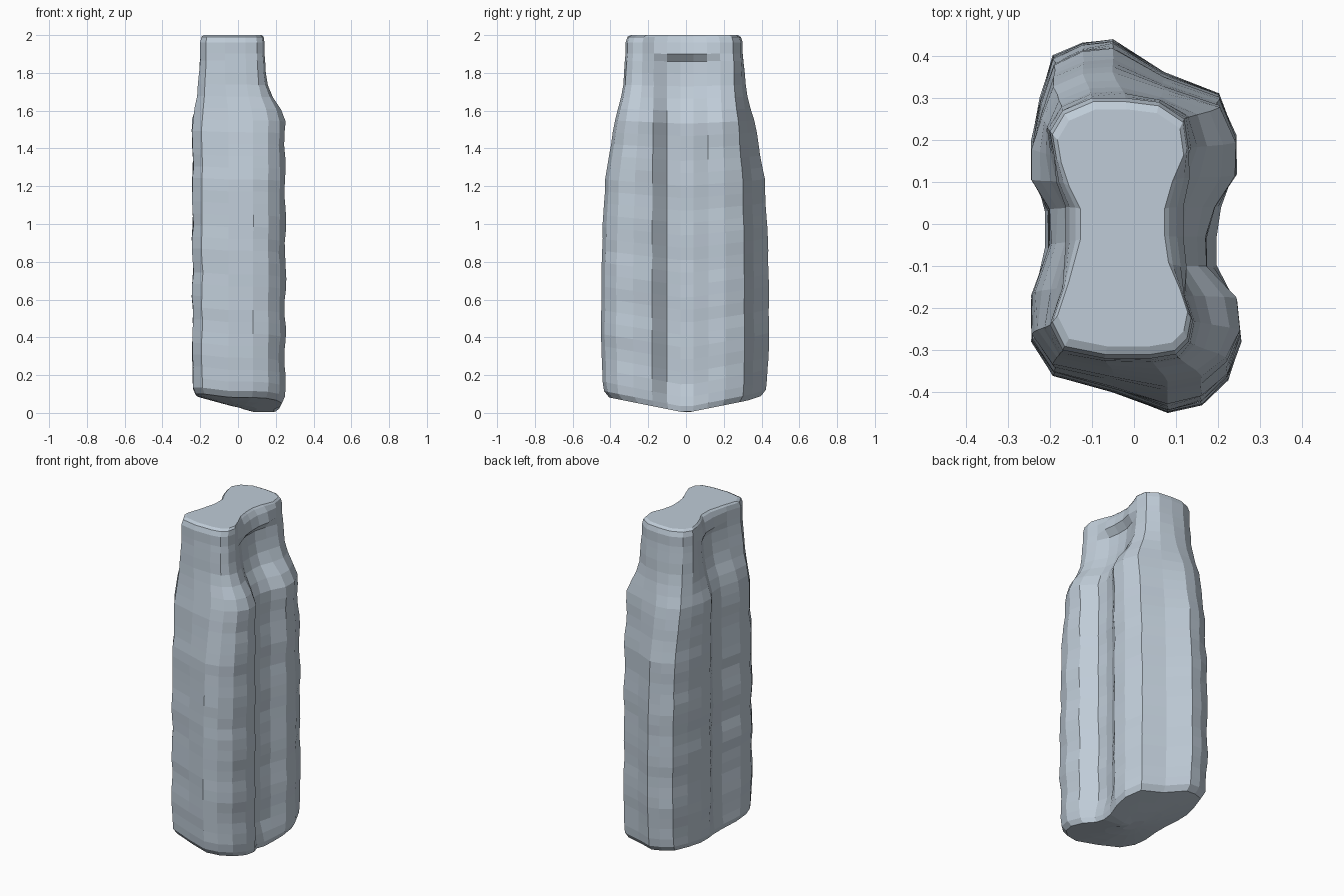
import bpy, bmesh, math, random

random.seed(4)
cube = bpy.data.objects.get("Cube")
if cube:
    bpy.data.objects.remove(cube, do_unlink=True)

# Waisted cross-sections, matched point by point, counter-clockwise from the front
BODY = [(.08, -.45), (.16, -.43), (.22, -.37), (.25, -.28), (.24, -.18), (.17, -.1),
        (.17, -.03), (.19, .04), (.24, .12), (.24, .21), (.2, .31), (.07, .36),
        (-.05, .44), (-.12, .43), (-.19, .4), (-.22, .3), (-.24, .2), (-.24, .11),
        (-.2, .03), (-.2, -.06), (-.24, -.18), (-.24, -.28), (-.19, -.36), (-.05, -.4)]
NECK = [(.04, -.32), (.1, -.31), (.13, -.28), (.14, -.23), (.12, -.17), (.09, -.1),
        (.08, -.03), (.08, .04), (.1, .11), (.13, .18), (.12, .25), (.06, .29),
        (-.02, .3), (-.1, .3), (-.17, .27), (-.2, .22), (-.19, .16), (-.17, .1),
        (-.14, .04), (-.14, -.04), (-.17, -.15), (-.2, -.24), (-.17, -.3), (-.07, -.32)]

# How far each axis has narrowed from body to neck, by height
NARROW_X = [(0, 0), (1.55, 0), (1.63, .4), (1.69, .75), (1.8, .93), (1.9, 1), (2, 1)]
NARROW_Y = [(0, .1), (.3, 0), (.8, .03), (1.2, .17), (1.5, .52), (1.7, .88), (1.9, 1), (2, 1)]
# How far the side grooves are filled in, at the base and under the rim
FILL = [(0, .6), (.05, .4), (.12, 0), (1.86, 0), (1.9, .25), (1.96, .15), (2, 0)]


def curve(points, z):
    for (a, u), (b, v) in zip(points, points[1:]):
        if z <= b:
            return u + (v - u) * (z - a) / (b - a)
    return points[-1][1]


def underside(x, y):
    """Height of the bottom, which rises from a low point right of centre."""
    return math.hypot(max(0, .1 - x) * .27, y * .2)


def ring(bm, level, shrink, rough):
    verts = []
    for i, ((bx, by), (nx, ny)) in enumerate(zip(BODY, NECK)):
        tx, ty = curve(NARROW_X, level), curve(NARROW_Y, level)
        x, y = bx + (nx - bx) * tx, by + (ny - by) * ty
        if abs(by) < .15:
            x += (math.copysign(.23, x) - x) * curve(FILL, level)
        # lumpy bands down the long sides
        lump = rough * (math.sin(level * 21 + i // 6) * .5 + random.uniform(-.5, .5))
        x *= shrink * (1 + lump)
        y *= shrink * (1 + lump * .3)
        low = underside(x, y)
        z = low + (2 - low) * level / 2
        verts.append(bm.verts.new((x, y, z)))
    return verts


def build_block():
    bm = bmesh.new()
    rings = [ring(bm, 0, s, 0) for s in (.15, .4, .65, .93)]
    rings.append(ring(bm, .03, .99, 0))
    count = 27
    rings += [ring(bm, .08 + 1.78 * k / count, 1, .025) for k in range(count + 1)]
    # overhanging rim and flat top
    rings += [ring(bm, level, s, 0) for level, s in ((1.9, 1), (1.96, 1), (1.99, .97), (2, .91))]
    for low, high in zip(rings, rings[1:]):
        for i in range(len(low)):
            j = (i + 1) % len(low)
            bm.faces.new((low[i], low[j], high[j], high[i]))
    bm.faces.new(rings[0][::-1])
    bm.faces.new(rings[-1])
    bmesh.ops.recalc_face_normals(bm, faces=bm.faces)
    mesh = bpy.data.meshes.new("waisted_block")
    bm.to_mesh(mesh)
    bm.free()
    block = bpy.data.objects.new("waisted_block", mesh)
    bpy.context.collection.objects.link(block)
    return block


# Pale blue-grey finish
colour = (.52, .6, .68, 1)
mat = bpy.data.materials.new("pale_blue_grey")
mat.use_nodes = True
mat.diffuse_color = colour
mat.node_tree.nodes["Principled BSDF"].inputs["Base Color"].default_value = colour

block = build_block()
block.data.materials.append(mat)
